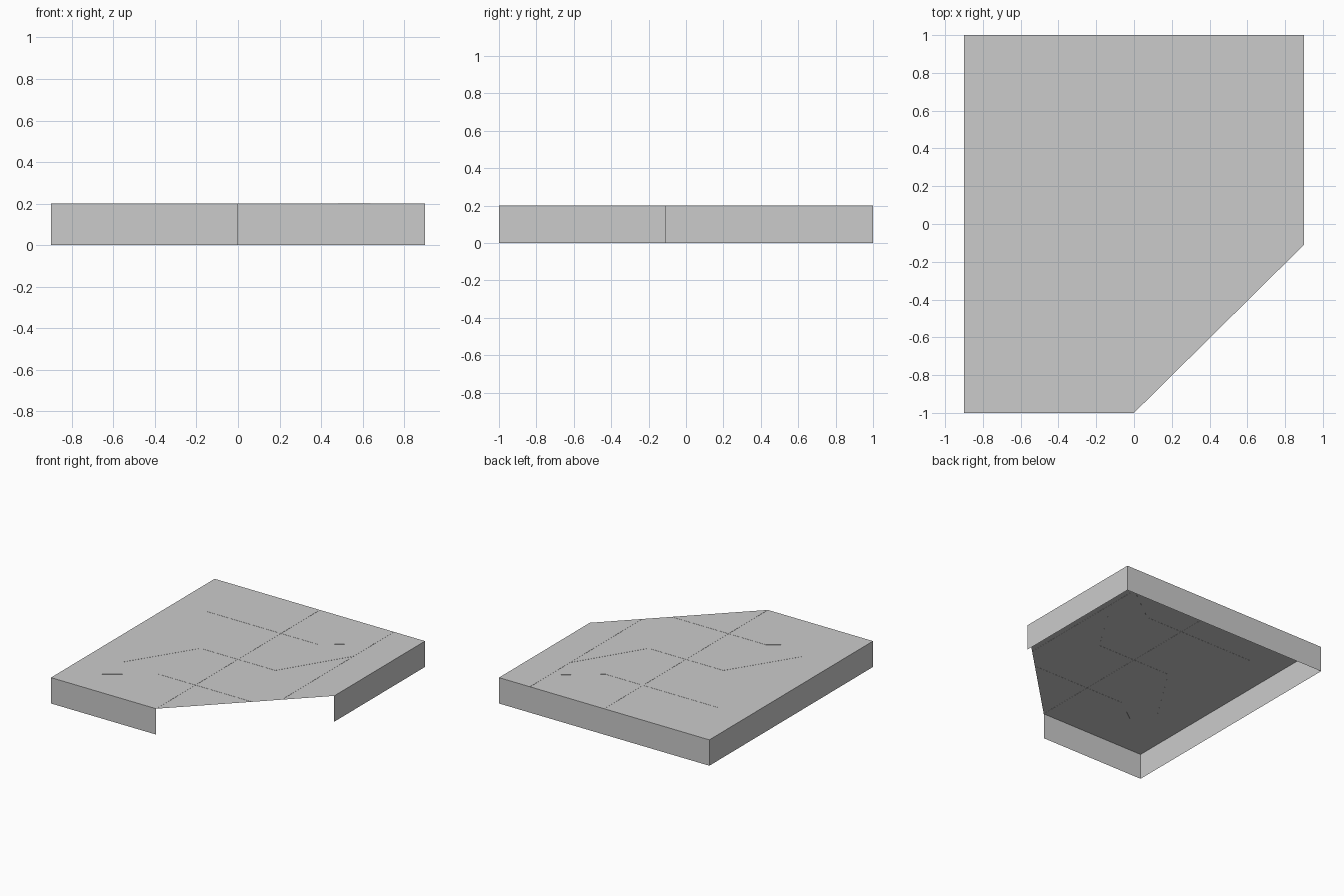
import bpy
import bmesh
from mathutils import Vector

if "Cube" in bpy.data.objects:
    bpy.data.objects.remove(bpy.data.objects["Cube"])

HEIGHT = 0.2
OUTLINE = [(0, -1), (-0.9, -1), (-0.9, 1), (0.9, 1), (0.9, -0.11)]


def add_object(name, bm):
    bmesh.ops.recalc_face_normals(bm, faces=bm.faces)
    mesh = bpy.data.meshes.new(name)
    bm.to_mesh(mesh)
    bm.free()
    obj = bpy.data.objects.new(name, mesh)
    bpy.context.collection.objects.link(obj)
    return obj


# Open-bottomed shell: flat top with side walls, none on the diagonal edge
bm = bmesh.new()
top = [bm.verts.new((x, y, HEIGHT)) for x, y in OUTLINE]
low = [bm.verts.new((x, y, 0)) for x, y in OUTLINE]
bm.faces.new(top[::-1])
for i in range(len(OUTLINE) - 1):
    bm.faces.new((top[i], top[i + 1], low[i + 1], low[i]))
shell = add_object("tray_shell", bm)
if shell.data.polygons[0].normal.z < 0:
    shell.data.flip_normals()


# Hairline seams that show on both faces of the top
def seam(name, points, width=0.004):
    bm = bmesh.new()
    for a, b in zip(points, points[1:]):
        a, b = Vector(a), Vector(b)
        d = (b - a).normalized() * width / 2
        side = Vector((-d.y, d.x))
        base = [bm.verts.new((*p, HEIGHT - 0.001))
                for p in (a - side, b - side, b + side, a + side)]
        face = bm.faces.new(base)
        ext = bmesh.ops.extrude_face_region(bm, geom=[face], use_keep_orig=True)
        verts = [v for v in ext["geom"] if isinstance(v, bmesh.types.BMVert)]
        bmesh.ops.translate(bm, verts=verts, vec=(0, 0, 0.002))
    add_object(name, bm)


seam("centre_seam", [(0, -0.997), (0, 1)], 0.003)
seam("back_seam", [(-0.64, 0.525), (0.32, 0.525), (0.635, 0.76)])
seam("middle_seam", [(-0.64, -0.505), (-0.32, 0), (0.32, 0), (0.635, 0.51)])
seam("front_seam", [(-0.64, -0.75), (-0.32, -0.52), (0.48, -0.52)])
seam("side_seam", [(0.635, -0.37), (0.635, 1)], 0.002)
